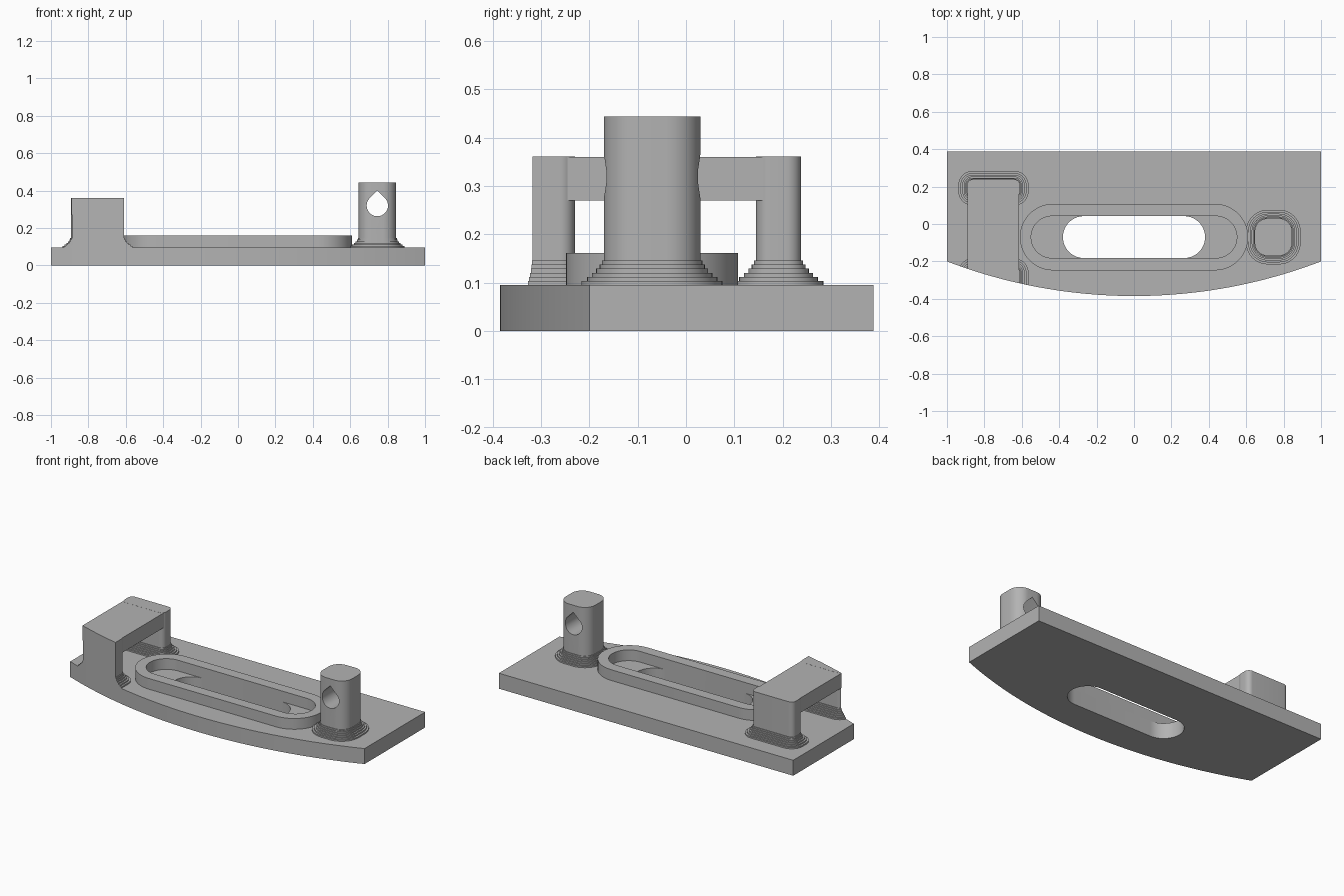
import bpy, bmesh
from math import sin, cos, pi, radians, sqrt, asin

cube = bpy.data.objects.get("Cube")
if cube:
    bpy.data.objects.remove(cube, do_unlink=True)

grey = bpy.data.materials.new("plain grey")
grey.use_nodes = True
grey.diffuse_color = (0.45, 0.45, 0.45, 1)
grey.node_tree.nodes["Principled BSDF"].inputs["Base Color"].default_value = (0.45, 0.45, 0.45, 1)

PLATE_TOP = 0.095
MID_Y = -0.07


def rounded_rect(x0, x1, y0, y1, r, steps=10):
    """Counter-clockwise outline with rounded corners."""
    corners = [(x1 - r, y1 - r), (x0 + r, y1 - r), (x0 + r, y0 + r), (x1 - r, y0 + r)]
    pts = []
    for i, (cx, cy) in enumerate(corners):
        for k in range(steps + 1):
            a = (i + k / steps) * pi / 2
            pts.append((cx + r * cos(a), cy + r * sin(a)))
    return pts


def stadium(half_length, r):
    return rounded_rect(-half_length, half_length, MID_Y - r, MID_Y + r, r * 0.9999, 14)


def loft(name, layers, closed=False):
    """Skin a stack of (outline, z) layers; closed joins last to first."""
    bm = bmesh.new()
    rings = [[bm.verts.new((x, y, z)) for x, y in pts] for pts, z in layers]
    pairs = list(zip(rings, rings[1:]))
    if closed:
        pairs.append((rings[-1], rings[0]))
    else:
        bm.faces.new(rings[0][::-1])
        bm.faces.new(rings[-1])
    for low, high in pairs:
        n = len(low)
        for i in range(n):
            j = (i + 1) % n
            bm.faces.new((low[i], low[j], high[j], high[i]))
    bmesh.ops.recalc_face_normals(bm, faces=bm.faces)
    mesh = bpy.data.meshes.new(name)
    bm.to_mesh(mesh)
    bm.free()
    mesh.materials.append(grey)
    obj = bpy.data.objects.new(name, mesh)
    bpy.context.collection.objects.link(obj)
    return obj


def activate(obj):
    bpy.ops.object.select_all(action='DESELECT')
    obj.select_set(True)
    bpy.context.view_layer.objects.active = obj


def carve(obj, tool, operation='DIFFERENCE'):
    mod = obj.modifiers.new("carve", 'BOOLEAN')
    mod.operation = operation
    mod.solver = 'EXACT'
    mod.object = tool
    activate(obj)
    bpy.ops.object.modifier_apply(modifier=mod.name)
    bpy.data.objects.remove(tool, do_unlink=True)


def stepped_post(name, x0, x1, y0, y1, r, top):
    """Rounded post rising from a terraced, concave foot."""
    layers = []
    z = PLATE_TOP - 0.01
    tops = [PLATE_TOP + 0.0085 * (i + 1) for i in range(6)] + [top]
    flare = [0.046, 0.035, 0.025, 0.016, 0.009, 0.004, 0]
    for grow, z_top in zip(flare, tops):
        pts = rounded_rect(x0 - grow, x1 + grow, y0 - grow, y1 + grow, r + grow)
        layers += [(pts, z), (pts, z_top)]
        z = z_top
    return loft(name, layers)


# Plate outline: straight back and sides, bowed front
sag, side_y, back_y = 0.185, -0.2, 0.388
radius = (1 + sag ** 2) / (2 * sag)
sweep = asin(1 / radius)
outline = [(1, back_y), (-1, back_y)]
for i in range(49):
    a = sweep * (i / 24 - 1)
    outline.append((radius * sin(a), side_y - sag + radius * (1 - cos(a))))

base_plate = loft("base_plate", [(outline, 0), (outline, PLATE_TOP)])
carve(base_plate, loft("slot_cutter", [(stadium(0.38, 0.112), -0.1), (stadium(0.38, 0.112), 0.3)]))

# Raised rim around the slot, leaving ledges at both ends
outer, inner = stadium(0.61, 0.178), stadium(0.55, 0.112)
slot_rim = loft("slot_rim", [(outer, PLATE_TOP), (outer, 0.161), (inner, 0.161), (inner, PLATE_TOP)], closed=True)

# Single post with a teardrop hole running front to back
pin_x = 0.745
pin_post = stepped_post("pin_post", pin_x - 0.1, pin_x + 0.1, MID_Y - 0.1, MID_Y + 0.1, 0.07, 0.444)
hole_z, hole_r = 0.32, 0.057
drop = [(pin_x, hole_z + hole_r * sqrt(2))]
for i in range(33):
    a = radians(135 + 270 * i / 32)
    drop.append((pin_x + hole_r * cos(a), hole_z + hole_r * sin(a)))
hole = loft("hole_cutter", [(drop, -0.4), (drop, 0.4)])
for v in hole.data.vertices:
    x, y, z = v.co
    v.co = (x, z, y)
hole.data.flip_normals()
carve(pin_post, hole)

# Bridge clip: two feet, the front one trimmed to the bowed edge
clip_x0, clip_x1, clip_top = -0.893, -0.61, 0.361
back_foot = stepped_post("clip_back_foot", clip_x0, clip_x1, 0.145, 0.238, 0.03, clip_top)
front_foot = stepped_post("clip_front_foot", clip_x0, clip_x1, -0.37, -0.23, 0.03, clip_top)
carve(front_foot, loft("edge_trim", [(outline, 0.05), (outline, 0.6)]), 'INTERSECT')

# Bar joining the feet
bar = [(clip_x0 + 0.004, -0.26), (clip_x1 - 0.004, -0.26), (clip_x1 - 0.004, 0.175), (clip_x0 + 0.004, 0.175)]
clip_bar = loft("clip_bar", [(bar, 0.27), (bar, clip_top - 0.0005)])
# Keep the bar behind the bowed front edge
carve(clip_bar, loft("bar_trim", [(outline, 0.05), (outline, 0.6)]), 'INTERSECT')

for obj in (base_plate, slot_rim, pin_post, back_foot, front_foot, clip_bar):
    activate(obj)
    bpy.ops.object.shade_smooth_by_angle(angle=radians(30))
